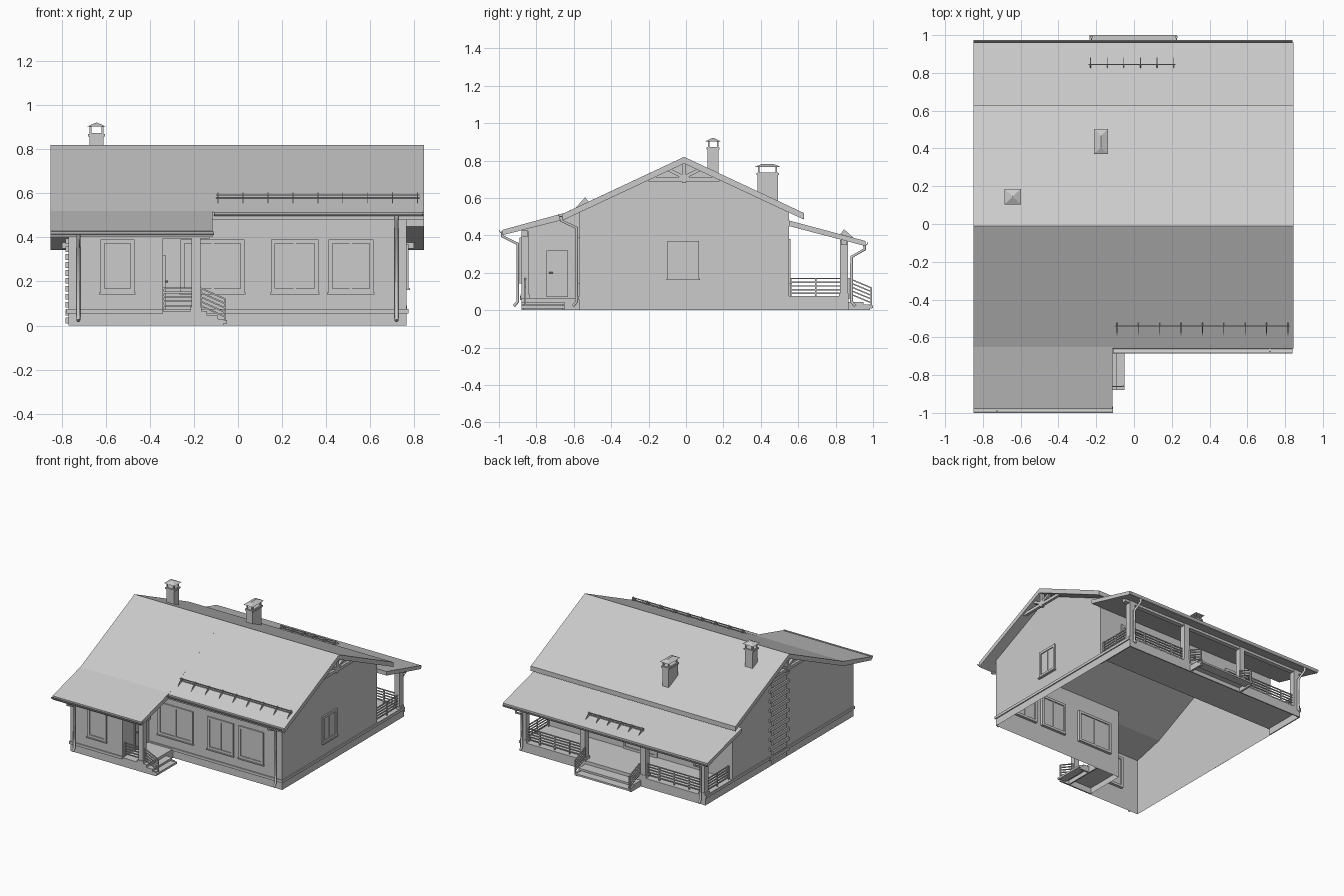
import bpy, bmesh, math
from mathutils import Vector, Matrix

if "Cube" in bpy.data.objects:
    bpy.data.objects.remove(bpy.data.objects["Cube"])


def finish(name, bm):
    bmesh.ops.recalc_face_normals(bm, faces=bm.faces)
    me = bpy.data.meshes.new(name)
    bm.to_mesh(me)
    bm.free()
    ob = bpy.data.objects.new(name, me)
    bpy.context.collection.objects.link(ob)
    return ob


def add_box(bm, x0, x1, y0, y1, z0, z1):
    m = Matrix.Translation(((x0 + x1) / 2, (y0 + y1) / 2, (z0 + z1) / 2))
    m = m @ Matrix.Diagonal((abs(x1 - x0), abs(y1 - y0), abs(z1 - z0), 1))
    bmesh.ops.create_cube(bm, size=1, matrix=m)


def add_bar(bm, p, q, w=0.01, h=None):
    p, q = Vector(p), Vector(q)
    d = q - p
    m = Matrix.Translation((p + q) / 2) @ d.to_track_quat('Z', 'Y').to_matrix().to_4x4()
    bmesh.ops.create_cube(bm, size=1, matrix=m @ Matrix.Diagonal((w, h or w, d.length, 1)))


def boxes(name, *dims):
    bm = bmesh.new()
    for d in dims:
        add_box(bm, *d)
    return finish(name, bm)


def prism(name, prof, x0, x1):
    """Extrude a (y, z) profile along x."""
    bm = bmesh.new()
    f = bm.faces.new([bm.verts.new((x0, y, z)) for y, z in prof])
    r = bmesh.ops.extrude_face_region(bm, geom=[f])
    bmesh.ops.translate(bm, vec=(x1 - x0, 0, 0),
                        verts=[v for v in r['geom'] if isinstance(v, bmesh.types.BMVert)])
    return finish(name, bm)


def tube(name, pts, r):
    cu = bpy.data.curves.new(name, 'CURVE')
    cu.dimensions, cu.bevel_depth, cu.bevel_resolution, cu.use_fill_caps = '3D', r, 1, True
    sp = cu.splines.new('POLY')
    sp.points.add(len(pts) - 1)
    for pt, co in zip(sp.points, pts):
        pt.co = (*co, 1)
    tmp = bpy.data.objects.new(name, cu)
    bpy.context.collection.objects.link(tmp)
    bpy.context.view_layer.update()
    me = bpy.data.meshes.new_from_object(tmp)
    bpy.data.objects.remove(tmp)
    bpy.context.collection.objects.link(bpy.data.objects.new(name, me))


def opening(name, axis, c, out, u0, u1, z0, z1, mullions=(), t=0.018, sill=True):
    """Framed window or door on the wall axis = c, facing direction out."""
    bm = bmesh.new()

    def b(a0, a1, b0, b1, d0, d1):
        d0, d1 = sorted((c + out * d0, c + out * d1))
        add_box(bm, *((d0, d1, a0, a1) if axis == 'x' else (a0, a1, d0, d1)), b0, b1)
    b(u0, u0 + t, z0, z1, -0.02, 0.01)
    b(u1 - t, u1, z0, z1, -0.02, 0.01)
    b(u0 + t, u1 - t, z1 - t, z1, -0.02, 0.01)
    b(u0 + t, u1 - t, z0, z0 + t, -0.02, 0.01)
    b(u0 + t, u1 - t, z0 + t, z1 - t, -0.012, 0.003)
    for m in mullions:
        b(m - 0.006, m + 0.006, z0 + t, z1 - t, -0.015, 0.007)
    if sill:
        b(u0 - 0.005, u1 + 0.005, z0 - 0.008, z0, 0, 0.016)
    finish(name, bm)


def rail(name, p, q, drop=0.0, post=True):
    """Five horizontal bars between p and q, the q end lowered by drop."""
    bm = bmesh.new()
    for i in range(5):
        z = 0.09 + 0.02 * i
        add_bar(bm, (*p, z), (*q, z - drop), 0.007, 0.007)
    if post:
        n = max(1, round((Vector(q) - Vector(p)).length / 0.14))
        for i in range(n + 1):
            x, y = Vector(p).lerp(Vector(q), i / n)
            z = -drop * i / n
            add_box(bm, x - .004, x + .004, y - .004, y + .004, max(0, 0.06 + z), 0.172 + z)
    finish(name, bm)


# Open-bottomed wall shell
YF, YW, YB, XL, XR, XW = -0.57, -0.88, 0.55, -0.77, 0.765, -0.34
bm = bmesh.new()
for poly in (
        [(XR, YF, 0), (XR, YB, 0), (XR, YB, .53), (XR, -.01, .79), (XR, YF, .53)],
        [(XL, YW, 0), (XL, YB, 0), (XL, YB, .53), (XL, -.01, .79), (XL, -.65, .485), (XL, YW, .43)],
        [(XW, YF, 0), (XR, YF, 0), (XR, YF, .53), (XW, YF, .53)],
        [(XL, YW, 0), (XW, YW, 0), (XW, YW, .43), (XL, YW, .43)],
        [(XW, YW, 0), (XW, YF, 0), (XW, YF, .525), (XW, -.65, .485), (XW, YW, .43)],
        [(XL, YB, .05), (XR, YB, .05), (XR, YB, .53), (XL, YB, .53)]):
    bm.faces.new([bm.verts.new(v) for v in poly])
finish("walls", bm)

# Plinth moulding
boxes("plinth_band",
      (XR, XR + .008, YF - .008, .87, .055, .075), (XL - .008, XL, YW - .008, .87, .055, .075),
      (XW, XR, YF - .008, YF, .055, .075), (XL, XW, YW - .008, YW, .055, .075))

# Roofs
prism("main_roof_right", [(-.66, .515), (-.01, .82), (.63, .52), (.63, .485), (-.01, .784), (-.66, .48)], -.115, .845)
prism("main_roof_left", [(-.98, .43), (-.65, .52), (-.01, .82), (.63, .52), (.63, .485), (-.01, .784),
                         (-.65, .485), (-.98, .402)], -.85, -.115)
prism("veranda_roof", [(.55, .48), (.96, .37), (.96, .343), (.55, .45)], -.85, .845)

# Gable trusses
for side, x in (("right", .82), ("left", -.825)):
    bm = bmesh.new()
    add_bar(bm, (x, -.2, .7), (x, .18, .7), .02, .022)
    add_bar(bm, (x, -.01, .68), (x, -.01, .79), .022)
    for s in (-1, 1):
        add_bar(bm, (x, -.01, .71), (x, -.01 + s * .09, .755), .018)
    finish("gable_truss_" + side, bm)

# Gutters: half-round troughs
def gutter(name, y, z, x0, x1, r=.018):
    a = [math.pi + math.pi * i / 6 for i in range(7)]
    prof = [(y + r * math.cos(t), z + r * math.sin(t)) for t in a]
    prof += [(y + (r - .004) * math.cos(t), z + (r - .004) * math.sin(t)) for t in reversed(a)]
    prism(name, prof, x0, x1)


gutter("gutter_wing", -.982, .428, -.85, -.11)
gutter("gutter_front", -.668, .515, -.11, .84)
gutter("gutter_back", .955, .362, -.85, .84)

# Downpipes
def downpipe(name, x, y0, z0, y1, out):
    tube(name, [(x, y0, z0), (x, y0, z0 - .025), (x, y1, z0 - .065), (x, y1, .045), (x, y1 + out * .02, .022)], .009)


downpipe("downpipe_wing", -.725, -.982, .42, -.9, -1)
downpipe("downpipe_front", .72, -.668, .505, -.585, -1)
for side, x in (("left", -.74), ("right", .74)):
    downpipe("downpipe_back_" + side, x, .955, .35, .885, 1)

# Windows and doors
opening("window_wing", 'y', YW, -1, -.625, -.47, .15, .39)
opening("window_front_a", 'y', YF, -1, -.26, .03, .15, .39, (-.115,))
opening("window_front_b", 'y', YF, -1, .15, .365, .15, .39, (.257,))
opening("window_front_c", 'y', YF, -1, .41, .615, .15, .39, (.512,))
opening("window_right", 'x', XR, 1, -.1, .07, .17, .37, (-.015,))
opening("porch_door", 'x', XW, 1, -.745, -.63, .07, .32, t=.01, sill=False)
opening("window_back_left", 'y', YB, 1, -.58, -.36, .15, .38, (-.47,))
opening("veranda_door", 'y', YB, 1, -.15, .13, .07, .37, (-.01,), sill=False)
opening("window_back_right", 'y', YB, 1, .36, .58, .15, .38, (.47,))
tube("door_handle", [(XW + .006, -.73, .2), (XW + .02, -.73, .2), (XW + .02, -.71, .2)], .004)

# Staggered slab stack on the left gable
boxes("gable_slab_stack", *[(XL - .012, XL, -.08 - .025 * (i % 2), .09 + .025 * (i % 2), .01 + .036 * i, .036 + .036 * i)
                            for i in range(19)])

# Veranda floor, skirts, posts and beam
boxes("veranda_floor", (XL, XR, YB - .01, .87, .05, .07))
boxes("veranda_skirt", (XL, XR, .862, .87, 0, .05), (XL, XL + .008, YB, .862, 0, .05), (XR - .008, XR, YB, .862, 0, .05))
PX = (-.74, -.25, .25, .74)
boxes("veranda_posts", *[(x - .022, x + .022, .823, .867, .07, .375) for x in PX])
boxes("veranda_post_bases", *[(x - .027, x + .027, .818, .87, .07, .09) for x in PX])
boxes("veranda_beam", (-.8, .8, .828, .862, .35, .378))
for s, side in ((-1, "left"), (1, "right")):
    rail("veranda_rail_back_" + side, (s * .25, .845), (s * .74, .845))
    rail("veranda_rail_side_" + side, (s * .745, .56), (s * .745, .83))
    rail("veranda_stair_rail_" + side, (s * .225, .87), (s * .225, .99), .05)
boxes("veranda_steps", (-.235, .225, .87, .95, .03, .045), (-.235, .225, .93, 1, .012, .025),
      (-.235, -.22, .87, .985, 0, .03), (.21, .225, .87, .985, 0, .03))

# Front porch
boxes("porch_floor", (XW, -.14, YW, YF, .045, .065), (XW, -.14, YW, YW + .01, 0, .045), (-.15, -.14, YW, YF, 0, .045))
boxes("porch_steps", (-.14, -.09, YW, -.65, .03, .045), (-.11, -.05, YW, -.65, .01, .025),
      (-.14, -.065, YW, YW + .012, 0, .03), (-.14, -.065, -.662, -.65, 0, .03))
boxes("porch_post", (-.21, -.17, -.88, -.84, .065, .42), (-.215, -.165, -.885, -.835, .065, .085))
boxes("porch_beam", (XW, -.13, -.88, -.845, .395, .425))
rail("porch_rail", (XW, -.86), (-.19, -.86))
rail("porch_stair_rail", (-.17, -.86), (-.058, -.86), .05)

# Snow guards
def snow_guard(name, x0, x1, y, z, n, slope, s):
    bm = bmesh.new()
    for dz in (.008, .022):
        add_bar(bm, (x0, y, z + dz), (x1, y, z + dz), .006)
    for i in range(n):
        x = x0 + .01 + (x1 - x0 - .02) * i / (n - 1)
        prof = [(y + s * .05, z - slope * .05), (y, z + .032), (y - s * .02, z + slope * .02)]
        vs = [[bm.verts.new((x + d, *p)) for p in prof] for d in (-.002, .002)]
        bm.faces.new(vs[0])
        bm.faces.new(vs[1])
        for k in range(3):
            bm.faces.new((vs[0][k], vs[0][k - 1], vs[1][k - 1], vs[1][k]))
    finish(name, bm)


snow_guard("snow_guard_front", -.1, .825, -.54, .571, 9, .466, -1)
snow_guard("snow_guard_back", -.24, .22, .845, .401, 6, .27, 1)

# Chimneys with hipped caps
def chimney(name, x, y, hx, hy, zb, zc, zt):
    c = .012
    boxes(name, (x - hx, x + hx, y - hy, y + hy, zb, zc - .03),
          (x - hx - .006, x + hx + .006, y - hy - .006, y + hy + .006, zc - .045, zc - .033))
    boxes(name + "_cap_legs", *[(x + i * hx - .004, x + i * hx + .004, y + j * hy - .004, y + j * hy + .004, zc - .035, zc)
                                for i in (-.85, .85) for j in (-.85, .85)])
    bm = bmesh.new()
    k = max(hy - hx, 0)
    for v in [(i * (hx + c), j * (hy + c), zc) for i in (-1, 1) for j in (-1, 1)] + [(0, -k - .002, zt), (0, k + .002, zt)]:
        bm.verts.new((x + v[0], y + v[1], v[2]))
    bmesh.ops.convex_hull(bm, input=bm.verts)
    finish(name + "_cap", bm)


chimney("chimney_small", -.642, .145, .032, .029, .7, .903, .922)
chimney("chimney_large", -.175, .437, .026, .055, .55, .767, .782)
